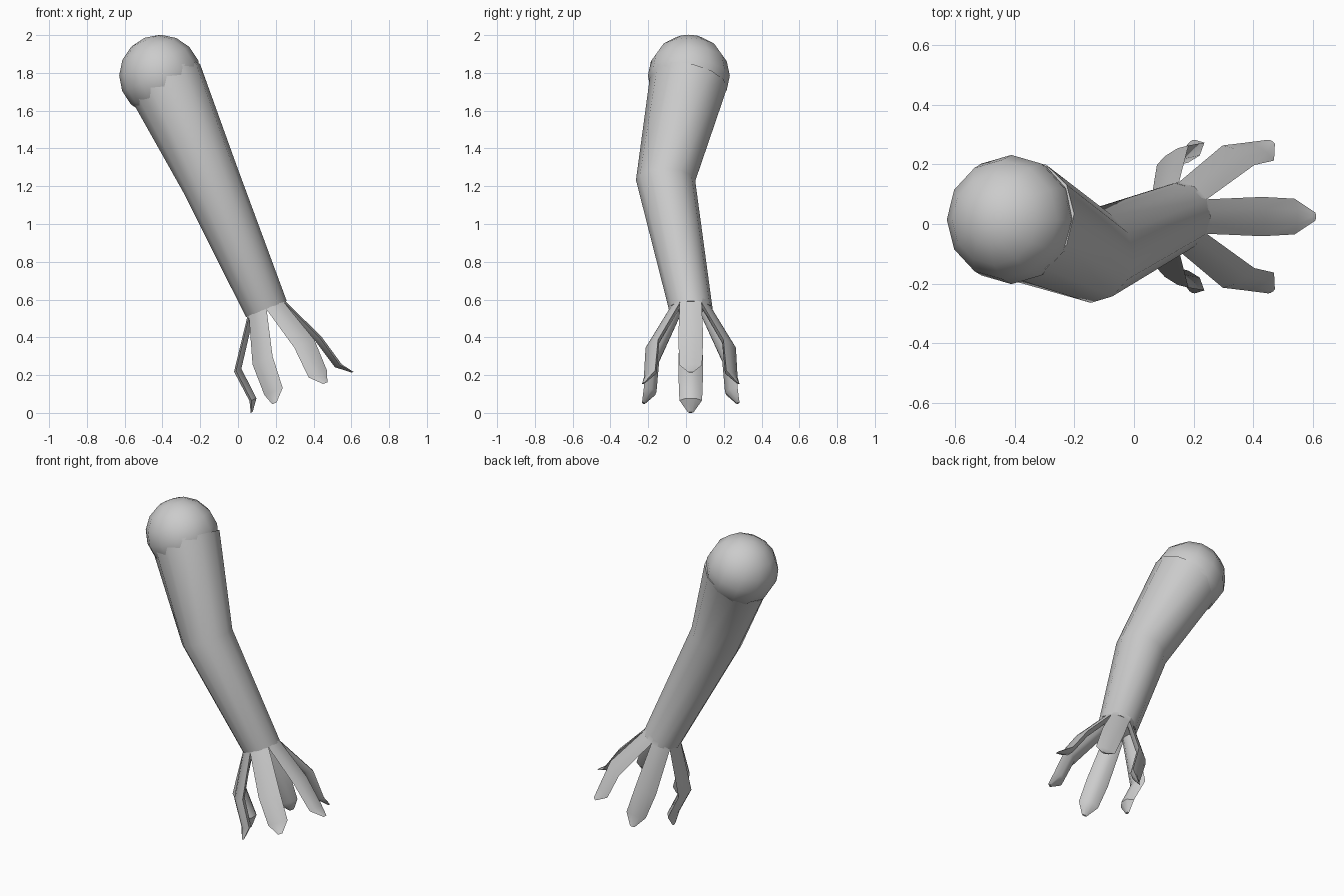
import bpy, bmesh
from math import cos, sin, tau, radians
from mathutils import Vector

if "Cube" in bpy.data.objects:
    bpy.data.objects.remove(bpy.data.objects["Cube"])


def frame(t):
    """Two axes square to direction t, the first leaning towards +x."""
    t = t.normalized()
    u = (Vector((1, 0, 0)) - t * t.x).normalized()
    return u, t.cross(u)


def loft(name, rings):
    """Skin a list of equal-length point rings and cap both ends."""
    bm = bmesh.new()
    vs = [[bm.verts.new(p) for p in ring] for ring in rings]
    n = len(rings[0])
    for a, b in zip(vs, vs[1:]):
        for i in range(n):
            j = (i + 1) % n
            bm.faces.new((a[i], a[j], b[j], b[i]))
    bm.faces.new(vs[0])
    bm.faces.new(vs[-1])
    bmesh.ops.recalc_face_normals(bm, faces=bm.faces)
    me = bpy.data.meshes.new(name)
    bm.to_mesh(me)
    bm.free()
    ob = bpy.data.objects.new(name, me)
    bpy.context.collection.objects.link(ob)
    smooth(ob)
    return ob


def smooth(ob):
    bpy.ops.object.select_all(action='DESELECT')
    ob.select_set(True)
    bpy.context.view_layer.objects.active = ob
    bpy.ops.object.shade_smooth_by_angle(angle=radians(42))


shoulder = Vector((-0.39, 0.015, 1.765))
elbow = Vector((-0.145, -0.108, 1.23))
wrist = Vector((0.15, 0.025, 0.55))
hand_dir = Vector((0.37, 0, -0.93)).normalized()


def ring(c, t, r, n=12):
    u, v = frame(t)
    return [c + (u * cos(tau * i / n) + v * sin(tau * i / n)) * r for i in range(n)]


# Bent arm: upper and lower tapered segments
upper = (elbow - shoulder).normalized()
lower = (wrist - elbow).normalized()
loft("arm", [ring(shoulder, upper, 0.207),
             ring(elbow, upper + lower, 0.157),
             ring(wrist, hand_dir, 0.116)])

# Rounded shoulder end
bpy.ops.mesh.primitive_uv_sphere_add(segments=12, ring_count=8, radius=0.217,
                                     location=(-0.412, 0.015, 1.785),
                                     rotation=(0, radians(-22), 0))
ball = bpy.context.object
ball.name = "shoulder_ball"
smooth(ball)

# Six claw fingers around the wrist: (distance along, radius, half width, thickness)
PROFILE = [(-0.03, 0.098, 0.055, 0.030),
           (0.005, 0.101, 0.058, 0.035),
           (0.245, 0.238, 0.066, 0.038),
           (0.420, 0.252, 0.060, 0.036),
           (0.480, 0.290, 0.014, 0.010)]
u, v = frame(hand_dir)
for k in range(6):
    a = tau * k / 6
    out = u * cos(a) + v * sin(a)
    side = v * cos(a) - u * sin(a)
    lean = {0: -0.032, 3: 0.032}.get(k, 0)   # end fingers bend unevenly
    rings = []
    for i, (s, r, w, th) in enumerate(PROFILE):
        r += lean * (0, 0, 1, 0, -0.4)[i]
        c = wrist + hand_dir * s + out * r
        rings.append([c + side * w,
                      c + side * w * 0.4 + out * th * 0.3,
                      c - side * w * 0.4 + out * th * 0.3,
                      c - side * w,
                      c - side * w * 0.4 - out * th * 0.8,
                      c + side * w * 0.4 - out * th * 0.8])
    loft(f"finger_{k + 1}", rings)
